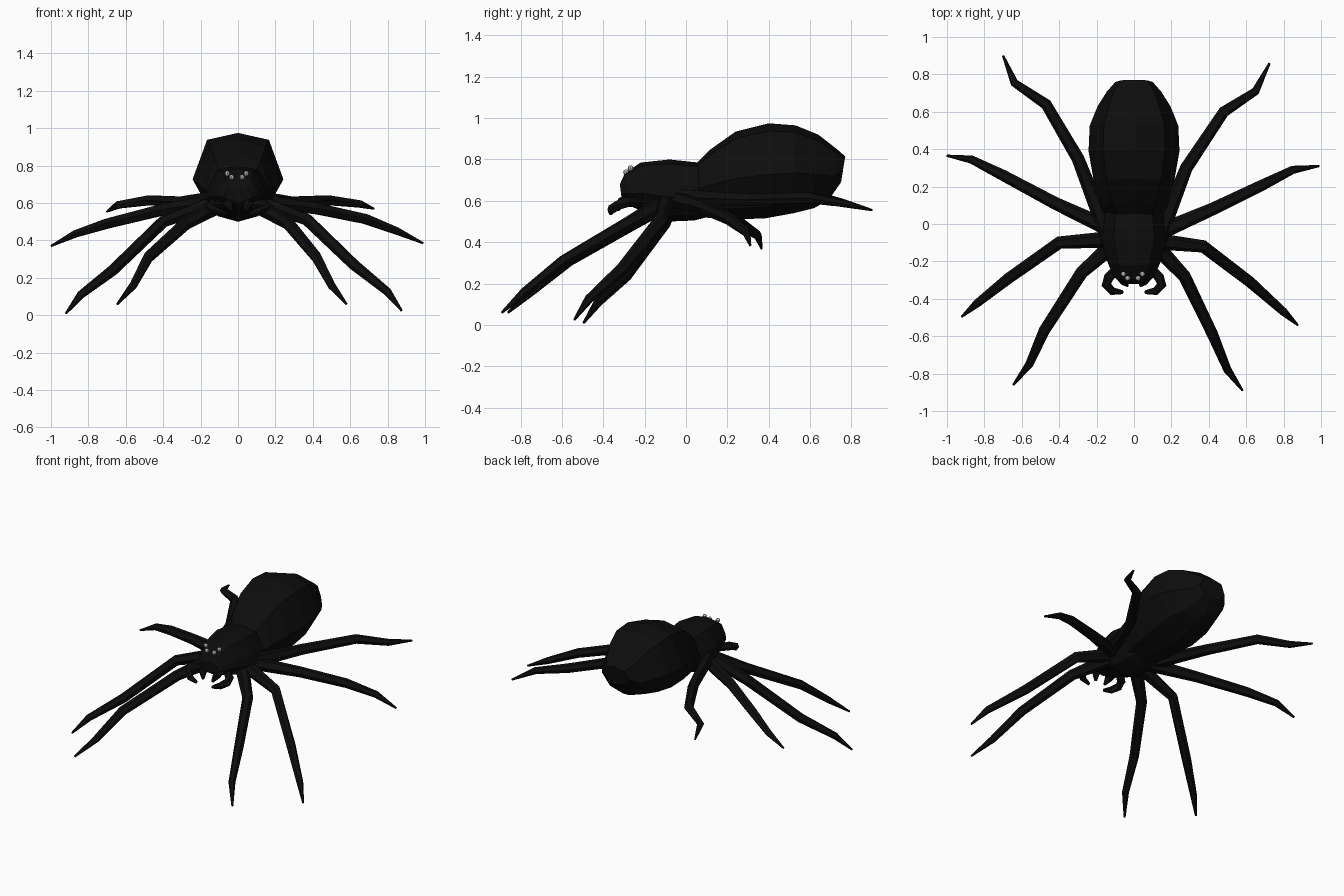
import bpy, bmesh, math
from mathutils import Vector


def material(name, value):
    m = bpy.data.materials.new(name)
    m.diffuse_color = (value, value, value, 1)
    return m


BLACK = material("matte black", 0.004)
GREY = material("pale grey", 0.5)


def finish(bm, name, mat):
    bmesh.ops.recalc_face_normals(bm, faces=bm.faces[:])
    me = bpy.data.meshes.new(name)
    bm.to_mesh(me)
    bm.free()
    me.materials.append(mat)
    ob = bpy.data.objects.new(name, me)
    bpy.context.collection.objects.link(ob)
    return ob


def loft(name, rings, mat=BLACK):
    """Skin closed rings of points and cap both ends."""
    bm = bmesh.new()
    loops = [[bm.verts.new(p) for p in r] for r in rings]
    n = len(loops[0])
    for a, b in zip(loops, loops[1:]):
        for i in range(n):
            j = (i + 1) % n
            bm.faces.new((a[i], a[j], b[j], b[i]))
    bm.faces.new(loops[0])
    bm.faces.new(loops[-1][::-1])
    return finish(bm, name, mat)


def body(name, stations, half):
    """Stations: y at top, y at bottom, z top, z bottom, half width."""
    section = half + [(-x, z) for x, z in half[-2:0:-1]]
    rings = []
    for yt, yb, zt, zb, w in stations:
        rings.append([(w * x, yb + (yt - yb) * z, zb + (zt - zb) * z)
                      for x, z in section])
    return loft(name, rings)


def limb(name, points, radii, sides=6):
    pts = [Vector(p) for p in points]
    rings = []
    for i, p in enumerate(pts):
        d0 = (p - pts[max(i - 1, 0)]).normalized()
        d1 = (pts[min(i + 1, len(pts) - 1)] - p).normalized()
        t = (d0 + d1).normalized()
        u = t.cross(Vector((0, 0, 1))).normalized()
        v = u.cross(t)
        rings.append([p + radii[i] * (u * math.cos(a) + v * math.sin(a))
                      for a in (2 * math.pi * k / sides for k in range(sides))])
    return loft(name, rings)


# Abdomen: faceted eight-sided egg with a slanted blunt tail
body("abdomen", [
    (0.05, 0.00, 0.78, 0.53, 0.13), (0.12, 0.08, 0.85, 0.52, 0.175),
    (0.24, 0.22, 0.935, 0.51, 0.215), (0.40, 0.38, 0.975, 0.515, 0.243),
    (0.53, 0.52, 0.965, 0.54, 0.237), (0.64, 0.62, 0.92, 0.565, 0.195),
    (0.73, 0.69, 0.85, 0.605, 0.145), (0.77, 0.75, 0.815, 0.69, 0.10),
], [(0, 1), (0.68, 0.92), (1, 0.46), (0.64, 0.12), (0, 0)])

# Head and thorax
body("thorax", [
    (-0.32, -0.31, 0.68, 0.60, 0.075), (-0.295, -0.27, 0.735, 0.575, 0.11),
    (-0.22, -0.20, 0.785, 0.545, 0.14), (-0.08, -0.08, 0.80, 0.50, 0.18),
    (0.06, 0.04, 0.785, 0.505, 0.165), (0.14, 0.14, 0.74, 0.53, 0.12),
], [(0, 1), (0.6, 0.93), (0.92, 0.6), (1, 0.38), (0.6, 0.1), (0, 0)])

# Legs: root, knee, shin, ankle, tip
LEGS = {
    "front_leg_right": [(0.10, -0.10, 0.59), (0.27, -0.28, 0.49),
                        (0.42, -0.59, 0.31), (0.50, -0.78, 0.16), (0.58, -0.89, 0.06)],
    "front_leg_left": [(-0.10, -0.10, 0.59), (-0.28, -0.26, 0.49),
                       (-0.48, -0.57, 0.31), (-0.56, -0.75, 0.16), (-0.645, -0.86, 0.06)],
    "second_leg_right": [(0.10, -0.09, 0.61), (0.37, -0.12, 0.51),
                         (0.62, -0.31, 0.27), (0.80, -0.47, 0.125), (0.875, -0.54, 0.025)],
    "second_leg_left": [(-0.10, -0.08, 0.61), (-0.40, -0.10, 0.50),
                        (-0.67, -0.29, 0.24), (-0.84, -0.425, 0.11), (-0.92, -0.495, 0.01)],
    "third_leg_right": [(0.10, -0.06, 0.61), (0.42, 0.08, 0.57),
                        (0.68, 0.205, 0.515), (0.85, 0.29, 0.45), (0.99, 0.31, 0.385)],
    "third_leg_left": [(-0.10, -0.04, 0.61), (-0.42, 0.11, 0.56),
                       (-0.70, 0.26, 0.49), (-0.87, 0.345, 0.435), (-1.0, 0.365, 0.37)],
    "rear_leg_right": [(0.13, -0.08, 0.62), (0.28, 0.30, 0.605),
                       (0.48, 0.60, 0.615), (0.65, 0.71, 0.595), (0.725, 0.86, 0.57)],
    "rear_leg_left": [(-0.14, -0.06, 0.62), (-0.30, 0.35, 0.605),
                      (-0.47, 0.64, 0.615), (-0.64, 0.755, 0.59), (-0.70, 0.90, 0.555)],
}
for leg, path in LEGS.items():
    limb(leg, path, (0.045, 0.034, 0.03, 0.022, 0.006))

# Curled feelers and short fangs below the face
for side, s in (("right", 1), ("left", -1)):
    limb("feeler_" + side, [(s * 0.08, -0.23, 0.59), (s * 0.135, -0.285, 0.595),
                            (s * 0.148, -0.325, 0.58), (s * 0.115, -0.36, 0.56),
                            (s * 0.06, -0.365, 0.54)],
         (0.025, 0.027, 0.026, 0.022, 0.01))
    limb("fang_" + side, [(s * 0.05, -0.27, 0.61), (s * 0.052, -0.31, 0.595),
                          (s * 0.035, -0.33, 0.555)], (0.03, 0.026, 0.008))

# Eyes: two small beads on each side of the face
for name, x, y, z in (("outer_eye_right", 0.045, -0.268, 0.758),
                      ("inner_eye_right", 0.022, -0.290, 0.738),
                      ("inner_eye_left", -0.034, -0.290, 0.738),
                      ("outer_eye_left", -0.057, -0.268, 0.758)):
    bm = bmesh.new()
    bmesh.ops.create_uvsphere(bm, u_segments=8, v_segments=6, radius=0.014)
    bmesh.ops.translate(bm, verts=bm.verts[:], vec=(x, y, z))
    finish(bm, name, GREY)
